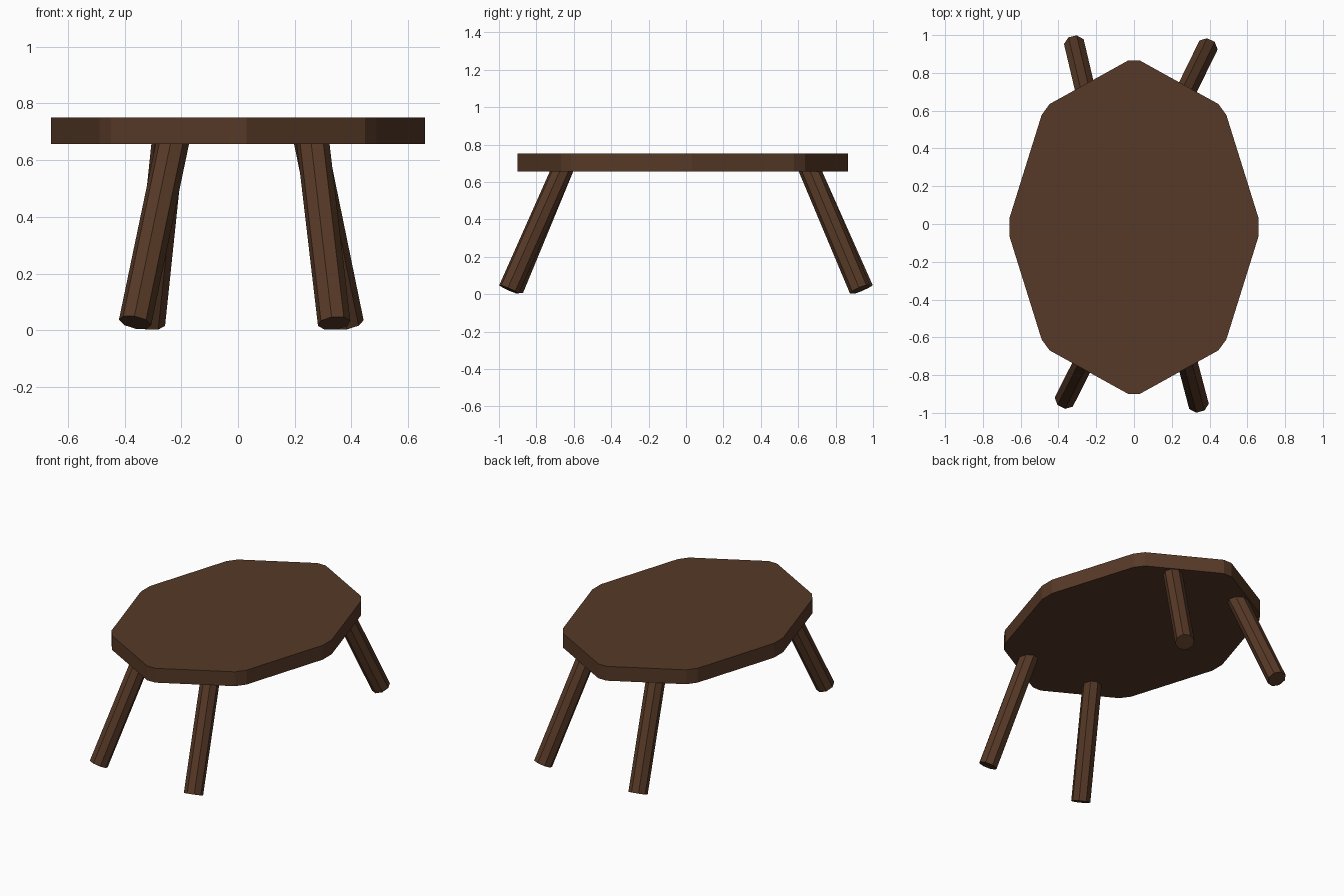
import bpy, bmesh, math
from mathutils import Vector, Matrix

if "Cube" in bpy.data.objects:
    bpy.data.objects.remove(bpy.data.objects["Cube"])

wood = bpy.data.materials.new("dark brown wood")
wood.diffuse_color = (0.094, 0.041, 0.020, 1)
wood.use_nodes = True
wood.node_tree.nodes["Principled BSDF"].inputs["Base Color"].default_value = wood.diffuse_color


def make_object(name, bm):
    bmesh.ops.recalc_face_normals(bm, faces=bm.faces)
    mesh = bpy.data.meshes.new(name)
    bm.to_mesh(mesh)
    bm.free()
    mesh.materials.append(wood)
    obj = bpy.data.objects.new(name, mesh)
    bpy.context.collection.objects.link(obj)
    return obj


# Tabletop: stretched octagon with clipped corners, one quarter mirrored round
Z_BOTTOM, Z_TOP, Y_MID = 0.657, 0.751, -0.017
quarter = [(0.66, 0.046), (0.489, 0.594), (0.447, 0.652), (0.03, 0.883)]
half = quarter + [(-x, y) for x, y in reversed(quarter)]
outline = half + [(x, -y) for x, y in reversed(half)]

bm = bmesh.new()
base = bm.faces.new([bm.verts.new((x, y + Y_MID, Z_BOTTOM)) for x, y in outline])
ext = bmesh.ops.extrude_face_region(bm, geom=[base], use_keep_orig=True)
top_verts = [g for g in ext["geom"] if isinstance(g, bmesh.types.BMVert)]
bmesh.ops.translate(bm, verts=top_verts, vec=(0, 0, Z_TOP - Z_BOTTOM))
make_object("tabletop", bm)


# Splayed eight-sided legs, square-cut at the foot and sunk into the top
def leg(name, foot, head, radius=0.058):
    foot, head = Vector(foot), Vector(head)
    axis = (head - foot).normalized()
    head = head + axis * 0.04
    bm = bmesh.new()
    turn = axis.to_track_quat('Z', 'Y').to_matrix().to_4x4()
    place = Matrix.Translation((foot + head) / 2) @ turn
    bmesh.ops.create_cone(
        bm, cap_ends=True, segments=8, radius1=radius, radius2=radius,
        depth=(head - foot).length,
        matrix=place @ Matrix.Rotation(math.pi / 8, 4, 'Z'))
    make_object(name, bm)


leg("front_left_leg", (-0.363, -0.925, 0.028), (-0.232, -0.666, 0.655))
leg("front_right_leg", (0.339, -0.946, 0.025), (0.265, -0.666, 0.655))
leg("back_left_leg", (-0.314, 0.946, 0.025), (-0.248, 0.666, 0.655))
leg("back_right_leg", (0.386, 0.930, 0.026), (0.257, 0.666, 0.655))
